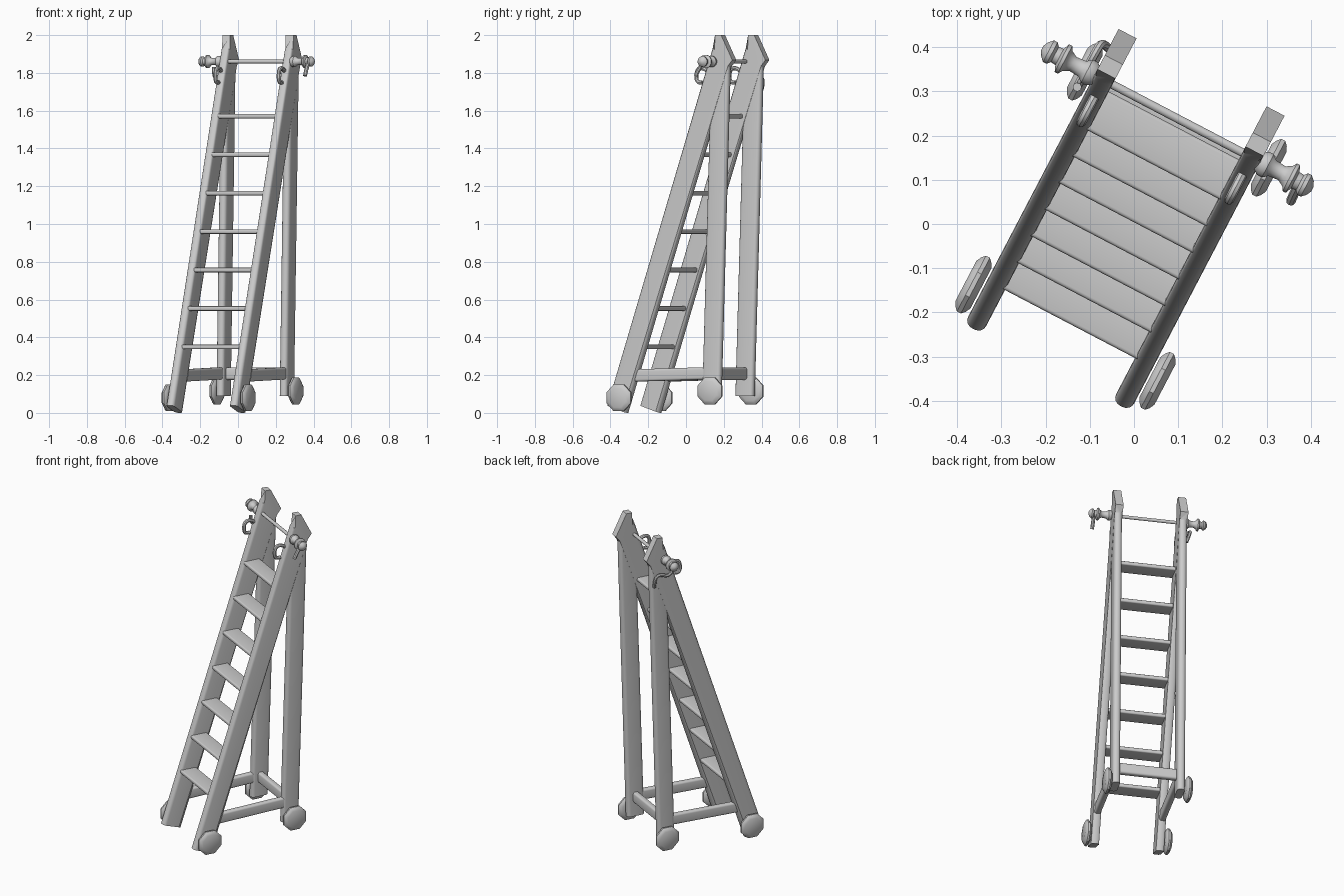
import bpy, bmesh, math
from mathutils import Matrix, Vector

if "Cube" in bpy.data.objects:
    bpy.data.objects.remove(bpy.data.objects["Cube"])

# local frame: u = across the ladder, v = towards the back, z = up
PLACE = Matrix.Rotation(math.radians(-27.6), 4, 'Z') @ Matrix.Translation((-0.0235, 0, 0))
HALF = 0.189      # rail centre distance from the middle
SLOPE = 0.333     # lean of the ladder rails

grey = bpy.data.materials.new("plain grey")
grey.diffuse_color = (0.6, 0.6, 0.6, 1)
grey.use_nodes = True
grey.node_tree.nodes["Principled BSDF"].inputs["Base Color"].default_value = grey.diffuse_color


def finish(ob):
    ob.data.materials.clear()
    ob.data.materials.append(grey)
    bpy.ops.object.select_all(action='DESELECT')
    ob.select_set(True)
    bpy.context.view_layer.objects.active = ob
    bpy.ops.object.shade_smooth_by_angle(angle=math.radians(35))


def add(name, bm):
    bmesh.ops.recalc_face_normals(bm, faces=bm.faces)
    me = bpy.data.meshes.new(name)
    bm.to_mesh(me)
    bm.free()
    me.transform(PLACE)
    ob = bpy.data.objects.new(name, me)
    bpy.context.collection.objects.link(ob)
    finish(ob)


def plank(name, u, t, outline, r):
    """Side outline (v, z) extruded across u, long edges rounded."""
    bm = bmesh.new()
    f = bm.faces.new([bm.verts.new((u - t / 2, v, z)) for v, z in outline])
    ext = bmesh.ops.extrude_face_region(bm, geom=[f])
    bmesh.ops.translate(bm, vec=(t, 0, 0),
                        verts=[g for g in ext['geom'] if isinstance(g, bmesh.types.BMVert)])
    long_edges = [e for e in bm.edges if e.calc_length() > 0.3]
    bmesh.ops.bevel(bm, geom=long_edges, offset=r, segments=4, profile=0.5, affect='EDGES')
    add(name, bm)


def bar(name, size, centre, r):
    """Box running across u with rounded long edges."""
    bm = bmesh.new()
    bmesh.ops.create_cube(bm, size=1, matrix=Matrix.Translation(centre) @ Matrix.Diagonal((*size, 1)))
    es = [e for e in bm.edges if abs(e.verts[0].co.x - e.verts[1].co.x) > 0.1]
    bmesh.ops.bevel(bm, geom=es, offset=r, segments=3, profile=0.5, affect='EDGES')
    add(name, bm)


def lathe(name, profile, origin, side, n):
    """Spin (distance, radius) points around the u axis."""
    bm = bmesh.new()
    rings = []
    for d, r in profile:
        rings.append([bm.verts.new((origin[0] + side * d,
                                    origin[1] + r * math.cos(2 * math.pi * (k + .5) / n),
                                    origin[2] + r * math.sin(2 * math.pi * (k + .5) / n)))
                      for k in range(n)])
    for a, b in zip(rings, rings[1:]):
        for k in range(n):
            bm.faces.new((a[k], a[(k + 1) % n], b[(k + 1) % n], b[k]))
    bm.faces.new(rings[0])
    bm.faces.new(rings[-1])
    add(name, bm)


def tube(name, pts, r):
    cu = bpy.data.curves.new(name, 'CURVE')
    cu.dimensions = '3D'
    cu.bevel_depth = r
    cu.bevel_resolution = 2
    cu.resolution_u = 5
    cu.use_fill_caps = True
    sp = cu.splines.new('NURBS')
    sp.points.add(len(pts) - 1)
    for p, c in zip(sp.points, pts):
        p.co = (*(PLACE @ Vector(c)), 1)
    sp.use_endpoint_u = True
    sp.order_u = 3
    ob = bpy.data.objects.new(name, cu)
    bpy.context.collection.objects.link(ob)
    bpy.ops.object.select_all(action='DESELECT')
    ob.select_set(True)
    bpy.context.view_layer.objects.active = ob
    bpy.ops.object.convert(target='MESH')
    finish(bpy.context.object)


rail = [(-0.379, 0.04), (-0.262, 0.0), (0.349, 1.836), (0.375, 1.868),
        (0.308, 2.0), (0.272, 2.0), (0.25, 1.93)]
leg = [(0.188, 0.09), (0.296, 0.09), (0.350, 1.83), (0.242, 1.83)]
brace = [(-0.235, 0.165), (0.25, 0.178), (0.25, 0.243), (-0.235, 0.23)]
wheel = [(-0.019, 0.055), (-0.013, 0.068), (-0.005, 0.077), (0.005, 0.077),
         (0.013, 0.068), (0.019, 0.055)]
finial = [(0.0, 0.022), (0.012, 0.03), (0.024, 0.03), (0.036, 0.02), (0.06, 0.018),
          (0.074, 0.026), (0.08, 0.036), (0.088, 0.036), (0.094, 0.021), (0.106, 0.02),
          (0.113, 0.028), (0.122, 0.028), (0.132, 0.018), (0.138, 0.006)]

for side, word in ((-1, "left"), (1, "right")):
    u = side * HALF
    # side frame
    plank(word + "_ladder_rail", u, 0.046, rail, 0.02)
    plank(word + "_back_leg", u, 0.044, leg, 0.019)
    plank(word + "_lower_brace", u, 0.036, brace, 0.012)
    # wheels
    lathe(word + "_front_wheel", wheel, (side * 0.235, -0.29, 0.08), side, 8)
    lathe(word + "_back_wheel", wheel, (side * 0.235, 0.254, 0.116), side, 8)
    # turned end knobs of the top rod
    lathe(word + "_rod_knob", finial, (side * 0.207, 0.257, 1.86), side, 16)
    # hooks on the rail fronts
    tube(word + "_front_hook", [(u, 0.225, 1.80), (u, 0.20, 1.825), (u, 0.155, 1.825),
                                (u, 0.145, 1.775), (u, 0.16, 1.745), (u, 0.185, 1.75)], 0.011)

# treads
for i in range(7):
    z = 0.349 + 0.2037 * i
    bar("tread_%d" % (i + 1), (2 * HALF - 0.02, 0.1, 0.024),
        (0, -0.327 + SLOPE * z - 0.007, z), 0.008)

# rear cross brace and top rod
bar("rear_cross_brace", (2 * HALF, 0.036, 0.066), (0, 0.246, 0.208), 0.012)
lathe("top_rod", [(-0.21, 0.01), (0.21, 0.01)], (0, 0.257, 1.86), 1, 12)

# latch on the left side, running from the back edge to the knob
lu = -0.222
tube("side_latch", [(lu + .01, 0.325, 1.70), (lu - .01, 0.335, 1.76), (lu - .012, 0.30, 1.785),
                    (lu - .012, 0.25, 1.76), (lu - .012, 0.215, 1.79),
                    (lu - .012, 0.215, 1.83)], 0.01)
# small handle hanging from the right knob
tube("knob_handle", [(0.312, 0.257, 1.86), (0.312, 0.235, 1.835), (0.314, 0.21, 1.785)], 0.011)
